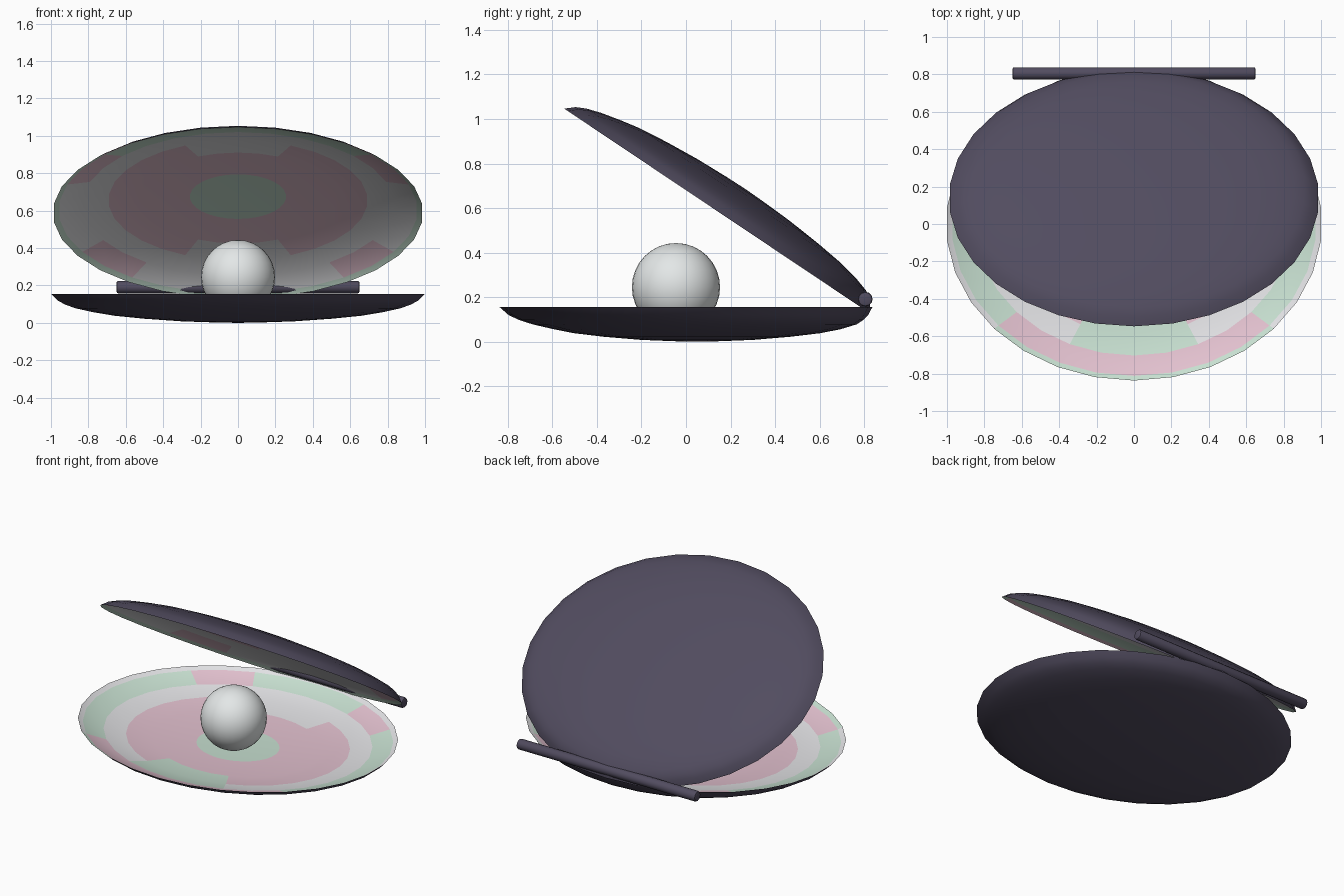
import bpy, bmesh, math
from mathutils import Matrix

if "Cube" in bpy.data.objects:
    bpy.data.objects.remove(bpy.data.objects["Cube"])


def material(name, rgb):
    m = bpy.data.materials.new(name)
    m.diffuse_color = (*rgb, 1)
    m.use_nodes = True
    m.node_tree.nodes["Principled BSDF"].inputs["Base Color"].default_value = m.diffuse_color
    return m


DARK = material("dark violet shell", (0.083, 0.072, 0.115))
WHITE = material("pale grey nacre", (0.76, 0.76, 0.78))
PINK = material("pink nacre", (0.76, 0.53, 0.62))
GREEN = material("mint nacre", (0.57, 0.74, 0.63))
PEARL = material("pearl white", (0.78, 0.81, 0.81))

SEG = 30
RX, RY = 1.0055, 0.837
# (radius, height) from rim to middle
OUTER = [(1, .155), (.965, .12), (.925, .098), (.87, .078), (.77, .056),
         (.66, .038), (.5, .022), (.3, .008), (.12, .002)]
INNER = [(.97, .138), (.84, .098), (.70, .073), (.53, .058), (.26, .049)]


def nacre_index(ring, a, upper):
    """Slot by ring (0 = rim) and angle a in degrees from the front lip."""
    if ring == 5:
        return 3                                   # mint centre
    if ring == 4:
        return 2                                   # pink ring
    if ring == 3:                                  # pink, notched front and back
        if a > 156:
            return 1
        if a < 24:
            return 1 if upper else 3
        return 2
    if ring == 2:
        return 3 if a < 24 and not upper else 1
    back = (120, 144) if upper else (132, 156)
    if ring == 1:                                  # patched outer band
        if back[0] < a < back[1]:
            return 2
        if upper:
            return 2 if 48 < a < 72 else (3 if a < 48 else 1)
        return 2 if a < 48 else 3
    if upper:
        return 2 if a < 48 else 3
    return 3 if a < 48 else 1


def shell_half(name, upper, matrix):
    bm = bmesh.new()

    def ring(r, z, shift):
        return [bm.verts.new((RX * r * math.sin(2 * math.pi * i / SEG),
                              -RY * r * math.cos(2 * math.pi * i / SEG) + shift, z))
                for i in range(SEG)]

    def bridge(a, b, slot):
        for i in range(SEG):
            j = (i + 1) % SEG
            f = bm.faces.new((a[i], a[j], b[j], b[i]))
            f.material_index = slot(i)

    def cap(a, z, shift, slot):
        c = bm.verts.new((0, shift, z))
        for i in range(SEG):
            f = bm.faces.new((a[i], a[(i + 1) % SEG], c))
            f.material_index = slot

    # dark outside, fattest toward the hinge
    out = [ring(r, z, min(.05, .3 * (1 - r))) for r, z in OUTER]
    for a, b in zip(out, out[1:]):
        bridge(a, b, lambda i: 0)
    cap(out[-1], 0, .05, 0)
    # patterned inside
    inn = [out[0]] + [ring(r, z, 0) for r, z in INNER]
    for k, (a, b) in enumerate(zip(inn, inn[1:])):
        def slot(i, k=k):
            ang = (i + .5) * 360 / SEG
            return nacre_index(k, min(ang, 360 - ang), upper)
        bridge(a, b, slot)
    cap(inn[-1], .045, 0, 3)
    if upper:
        for v in bm.verts:
            v.co.z = .155 - v.co.z
    bm.transform(matrix)
    bmesh.ops.recalc_face_normals(bm, faces=bm.faces)
    return finish(name, bm, [DARK, WHITE, PINK, GREEN])


def finish(name, bm, mats, angle=35):
    me = bpy.data.meshes.new(name)
    bm.to_mesh(me)
    bm.free()
    for m in mats:
        me.materials.append(m)
    ob = bpy.data.objects.new(name, me)
    bpy.context.collection.objects.link(ob)
    bpy.ops.object.select_all(action='DESELECT')
    ob.select_set(True)
    bpy.context.view_layer.objects.active = ob
    bpy.ops.object.shade_smooth_by_angle(angle=math.radians(angle))
    return ob


# Shell halves
shell_half("lower_shell", False, Matrix.Identity(4))
shell_half("upper_shell", True,
           Matrix.Translation((0, .138, .588))
           @ Matrix.Rotation(math.radians(-33.8), 4, 'X')
           @ Matrix.Scale(.985, 4))

# Pearl
bm = bmesh.new()
bmesh.ops.create_uvsphere(bm, u_segments=32, v_segments=16, radius=.198,
                          matrix=Matrix.Translation((0, -.045, .245)))
finish("pearl", bm, [PEARL])

# Hinge bar with softened ends
bm = bmesh.new()
bmesh.ops.create_cone(bm, cap_ends=True, segments=12, radius1=.033, radius2=.033, depth=1.3,
                      matrix=Matrix.Translation((0, .805, .191))
                      @ Matrix.Rotation(math.pi / 2, 4, 'Y'))
rims = [e for e in bm.edges if abs(e.verts[0].co.x - e.verts[1].co.x) < .01]
bmesh.ops.bevel(bm, geom=rims, offset=.01, segments=2, affect='EDGES', profile=.5)
finish("hinge_bar", bm, [DARK])
